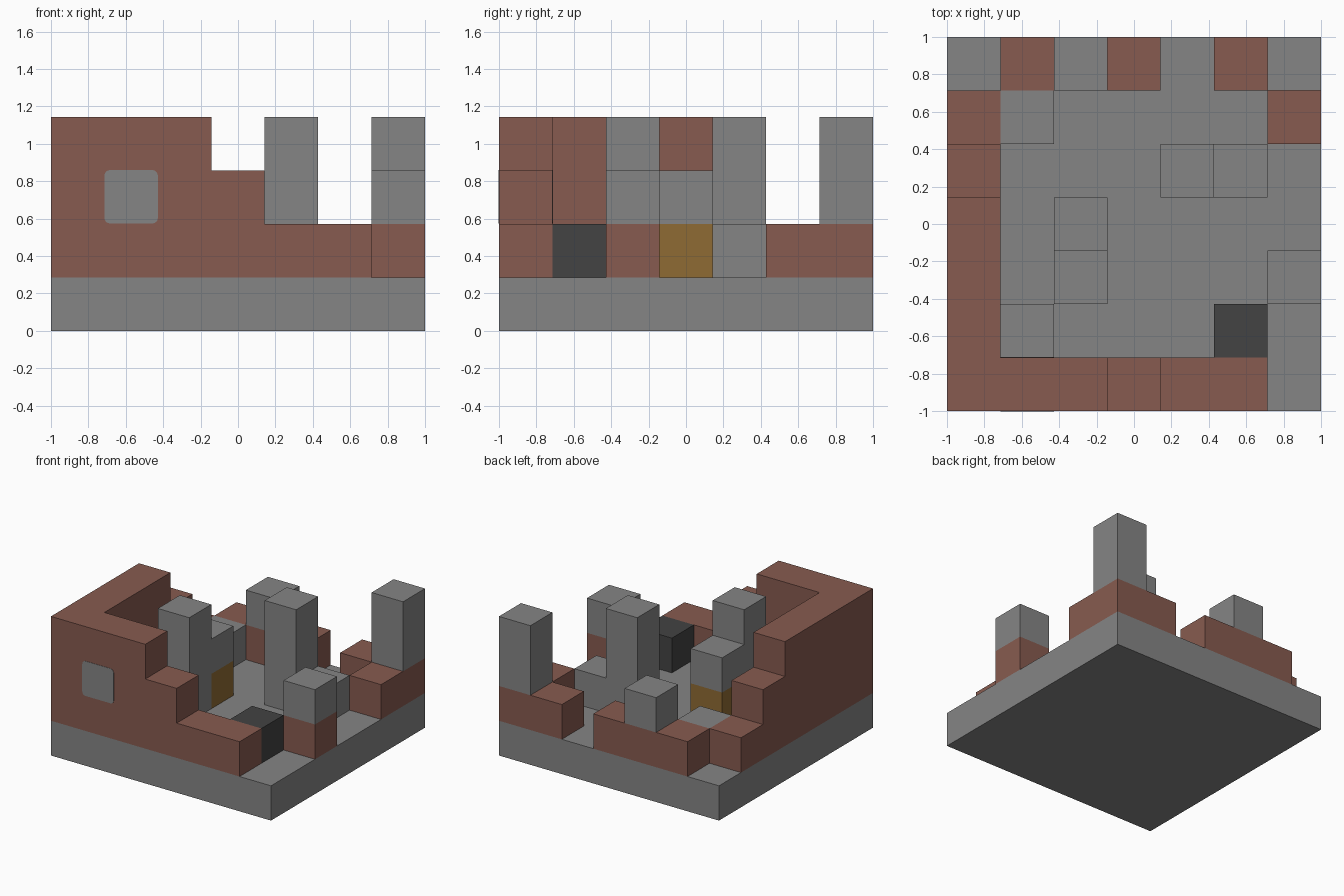
import bpy, bmesh, math

cube = bpy.data.objects.get("Cube")
if cube:
    bpy.data.objects.remove(cube, do_unlink=True)

U = 2 / 7  # one block; the model is a 7 x 7 grid of blocks


def material(name, color):
    m = bpy.data.materials.new(name)
    m.use_nodes = True
    m.diffuse_color = (*color, 1)
    bsdf = m.node_tree.nodes["Principled BSDF"]
    bsdf.inputs["Base Color"].default_value = (*color, 1)
    bsdf.inputs["Roughness"].default_value = 0.9
    return m


STONE = material("stone_grey", (0.235, 0.235, 0.235))
BRICK = material("brick_red", (0.242, 0.105, 0.080))
DARK = material("charcoal", (0.056, 0.056, 0.056))
WOOD = material("ochre_wood", (0.275, 0.147, 0.034))


def prism(name, outline, depth, mat):
    """Extrude a closed 3D outline along the depth vector."""
    bm = bmesh.new()
    face = bm.faces.new([bm.verts.new(p) for p in outline])
    grown = bmesh.ops.extrude_face_region(bm, geom=[face])["geom"]
    moved = [v for v in grown if isinstance(v, bmesh.types.BMVert)]
    bmesh.ops.translate(bm, verts=moved, vec=depth)
    bmesh.ops.recalc_face_normals(bm, faces=bm.faces)
    mesh = bpy.data.meshes.new(name)
    bm.to_mesh(mesh)
    bm.free()
    mesh.materials.append(mat)
    obj = bpy.data.objects.new(name, mesh)
    bpy.context.collection.objects.link(obj)
    return obj


def block(name, col, row, level, mat, wide=1, deep=1, tall=1):
    """Box in grid units: col from the left edge, row from the front."""
    x, y, z = col * U - 1, row * U - 1, level * U
    w, d = wide * U, deep * U
    base = [(x, y, z), (x + w, y, z), (x + w, y + d, z), (x, y + d, z)]
    return prism(name, base, (0, 0, tall * U), mat)


def stepped(steps):
    """Outline of a stair profile from (end position, top level) pairs."""
    start = steps[0][0]
    pts = [(start, 1)]
    for (a, _), (b, top) in zip(steps, steps[1:]):
        pts += [(a, top), (b, top)]
    return [(p * U - 1, z * U) for p, z in pts + [(steps[-1][0], 1)]]


# Foundation slab
block("foundation", 0, 0, 0, STONE, wide=7, deep=7)

# Broken walls that step down from the standing corner
front = stepped([(0, 0), (3, 4), (4, 3), (6, 2)])
prism("front_wall", [(p, -1, z) for p, z in front], (0, U, 0), BRICK)
side = stepped([(1, 0), (4, 4), (5, 3), (6, 2)])
prism("side_wall", [(-1, p, z) for p, z in side], (U, 0, 0), BRICK)

# Window panes with rounded corners on both faces of the front wall
cx, cz, half, r = 1.5 * U - 1, 2.51 * U, U / 2, 0.03
pane = []
for q in range(4):
    mid = math.radians(45 + 90 * q)
    sx, sz = math.copysign(half - r, math.cos(mid)), math.copysign(half - r, math.sin(mid))
    for k in range(5):
        a = math.radians(90 * q + 22.5 * k)
        pane.append((cx + sx + r * math.cos(a), cz + sz + r * math.sin(a)))
for name, y, t in (("window_outside", -1, -0.002), ("window_inside", U - 1, 0.002)):
    prism(name, [(x, y, z) for x, z in pane], (0, t, 0), STONE)

# Remains of the back wall and the right wall
block("back_wall_low", 1, 6, 1, BRICK, wide=3)
block("back_wall_stub", 2, 6, 2, STONE)
block("back_corner_wall", 5, 6, 1, BRICK, wide=2)
block("right_wall_end", 6, 5, 1, BRICK)
block("corner_pillar", 6, 6, 2, STONE, tall=2)
block("right_wall_post", 6, 2, 1, BRICK)
block("right_wall_post_cap", 6, 2, 2, STONE)

# Inner pillars and loose blocks
block("inner_pillar", 2, 2, 1, STONE, tall=3)
block("wood_block", 2, 3, 1, WOOD)
block("wood_block_cap", 2, 3, 2, STONE)
block("tall_pillar", 4, 4, 1, STONE, tall=3)
block("pillar_side_block", 5, 4, 1, STONE)
block("front_rubble", 1, 1, 1, STONE)
block("back_rubble", 1, 5, 1, STONE)
block("dark_block", 5, 1, 1, DARK)
